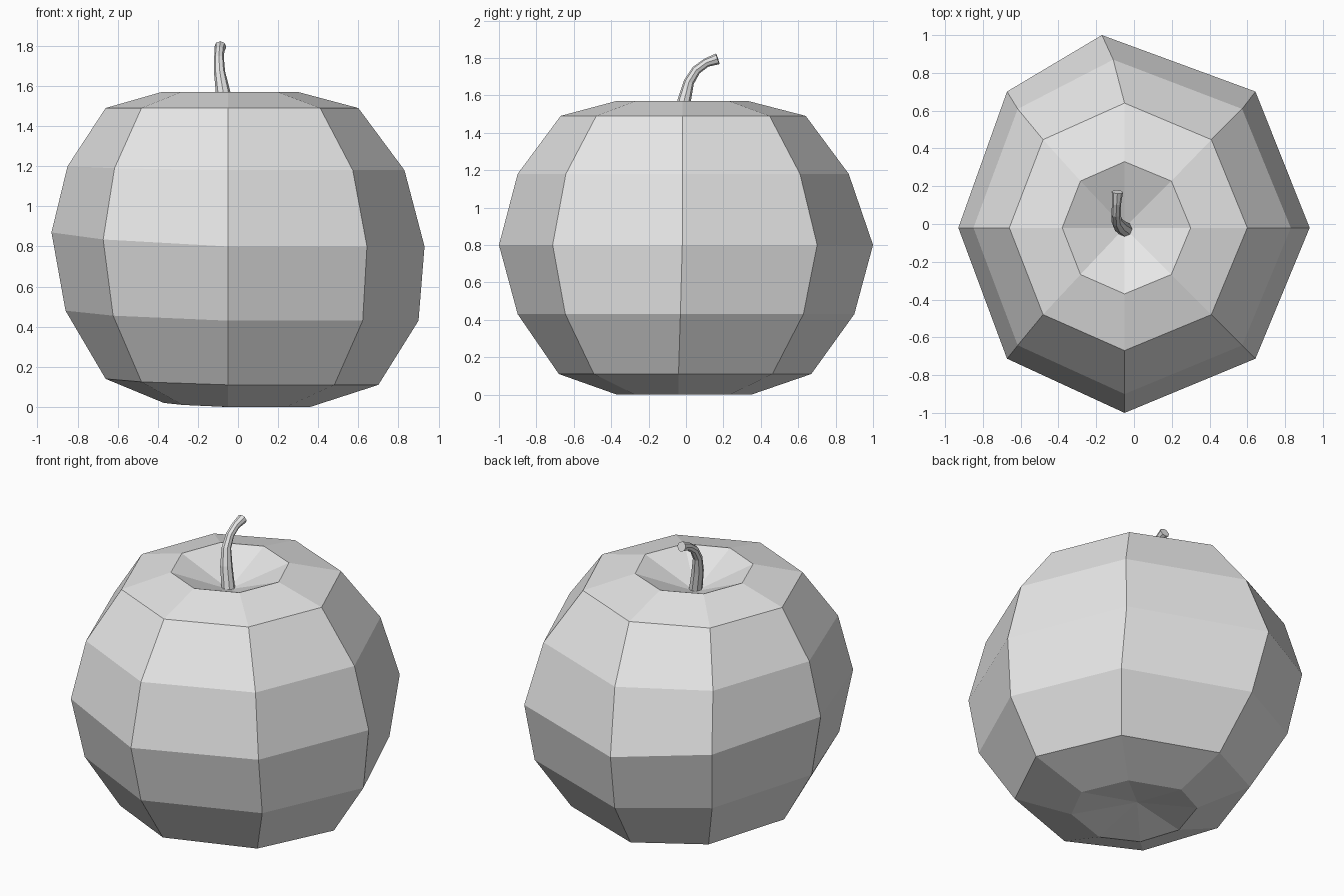
import bpy
import bmesh
from math import cos, sin, tau
from mathutils import Vector

default = bpy.data.objects.get("Cube")
if default:
    bpy.data.objects.remove(default, do_unlink=True)

SIDES = 8

grey = bpy.data.materials.new("light_grey")
grey.use_nodes = True
colour = (0.8, 0.8, 0.8, 1)
grey.diffuse_color = colour
grey.node_tree.nodes["Principled BSDF"].inputs["Base Color"].default_value = colour


def loft(name, rings, start, end):
    """Join rings of points into a skin, closed by a fan at each end."""
    bm = bmesh.new()
    loops = [[bm.verts.new(p) for p in ring] for ring in rings]
    first, last = bm.verts.new(start), bm.verts.new(end)
    for i in range(SIDES):
        j = (i + 1) % SIDES
        for low, high in zip(loops, loops[1:]):
            bm.faces.new((low[i], low[j], high[j], high[i]))
        bm.faces.new((first, loops[0][j], loops[0][i]))
        bm.faces.new((last, loops[-1][i], loops[-1][j]))
    bmesh.ops.recalc_face_normals(bm, faces=bm.faces)
    mesh = bpy.data.meshes.new(name)
    bm.to_mesh(mesh)
    bm.free()
    mesh.materials.append(grey)
    obj = bpy.data.objects.new(name, mesh)
    bpy.context.collection.objects.link(obj)
    return obj


# Fruit body: an uneven eight-sided profile
CX = -0.05


def body_ring(z, cy, right, left, front, back, lift, sway):
    """Radii toward -x, +x, -y, +y; lift raises the -x side, sway bends the back."""
    ring = []
    for k in range(SIDES):
        c, s = cos(tau * k / SIDES), sin(tau * k / SIDES)
        x = CX + c * (left if c > 0 else right)
        y = cy + s * (back if s > 0 else front)
        if s > 0.9:
            x -= sway
        ring.append((x, y, z + (lift * c * c if c < 0 else 0)))
    return ring


profile = [
    (0.00, -0.04, 0.32, 0.41, 0.33, 0.39, 0.02, 0.01),
    (0.11, -0.04, 0.61, 0.75, 0.64, 0.71, 0.03, 0.03),
    (0.43, -0.03, 0.81, 0.95, 0.87, 0.93, 0.05, 0.08),
    (0.80, -0.02, 0.88, 0.98, 0.98, 1.02, 0.07, 0.12),
    (1.18, -0.02, 0.80, 0.88, 0.88, 0.89, 0.02, 0.06),
    (1.49, -0.02, 0.61, 0.65, 0.65, 0.66, 0.00, 0.00),
    (1.57, -0.02, 0.33, 0.35, 0.35, 0.35, 0.00, 0.00),
]
loft("fruit_body", [body_ring(*row) for row in profile],
     (CX, -0.03, 0.08), (CX, -0.02, 1.43))

# Stem: a tapered tube curving to the back
path = [Vector(p) for p in ((-0.045, -0.03, 1.42), (-0.075, -0.01, 1.57),
                            (-0.092, 0.015, 1.67), (-0.095, 0.055, 1.735),
                            (-0.092, 0.11, 1.775), (-0.088, 0.17, 1.795))]
radii = (0.04, 0.036, 0.028, 0.025, 0.024, 0.03)
stem_rings = []
for k, (point, radius) in enumerate(zip(path, radii)):
    tangent = (path[min(k + 1, len(path) - 1)] - path[max(k - 1, 0)]).normalized()
    side = Vector((1, 0, 0)) - tangent * tangent.x
    side.normalize()
    up = tangent.cross(side)
    stem_rings.append([point + radius * (side * cos(tau * i / SIDES) + up * sin(tau * i / SIDES))
                       for i in range(SIDES)])
loft("stem", stem_rings, path[0], path[-1])
